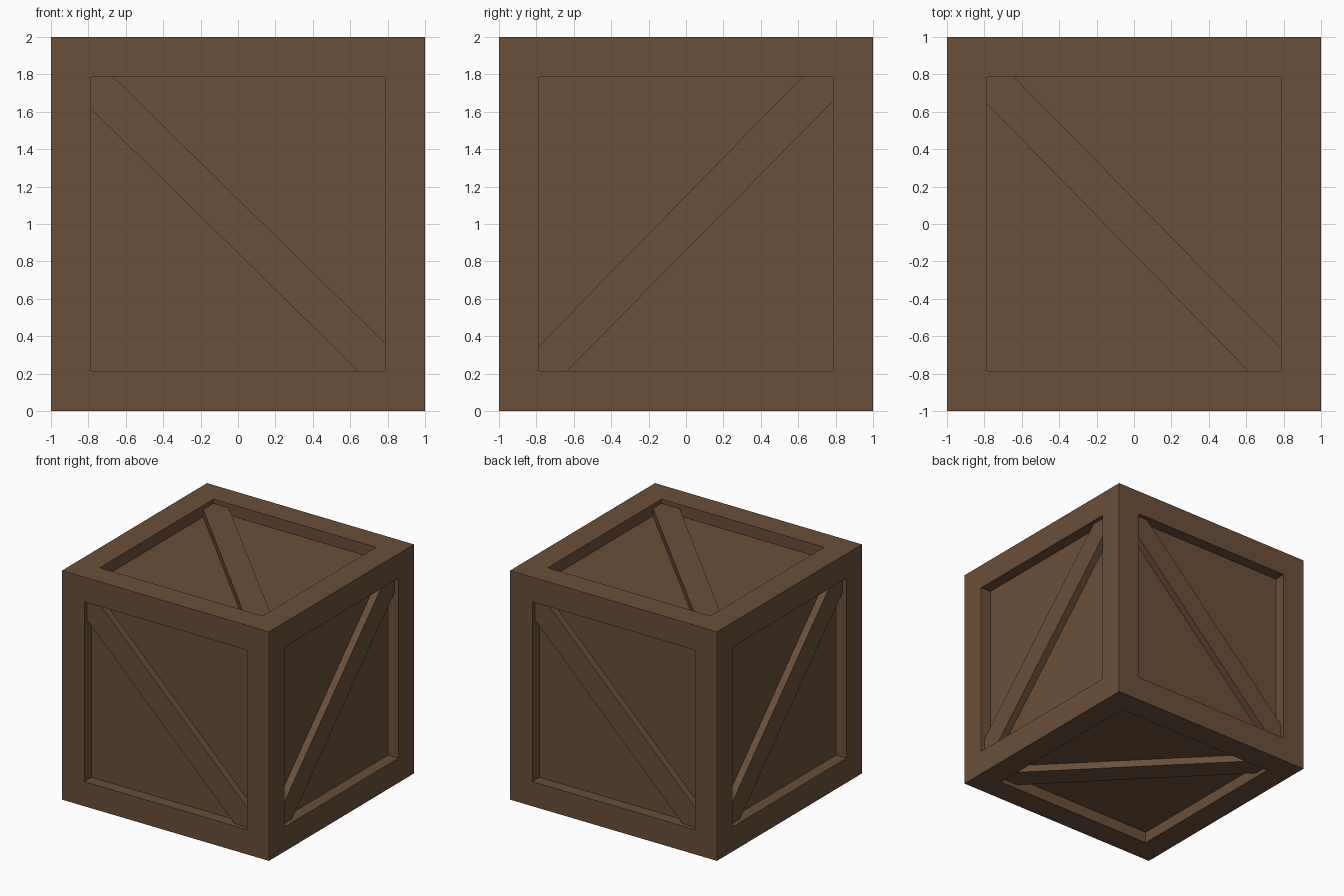
import bpy, bmesh
from mathutils import Vector

if "Cube" in bpy.data.objects:
    bpy.data.objects.remove(bpy.data.objects["Cube"])

FRAME = 0.215     # width of the frame boards
RECESS = 0.1      # depth of the sunken panels
BRACE = 0.037     # depth of the brace face below the frame
H = 1 - FRAME     # half size of each opening
CENTRE = Vector((0, 0, 1))

wood = bpy.data.materials.new("brown wood")
wood.diffuse_color = (0.146, 0.078, 0.040, 1)
wood.use_nodes = True
wood.node_tree.nodes["Principled BSDF"].inputs["Base Color"].default_value = wood.diffuse_color


def finish(bm, name):
    bmesh.ops.recalc_face_normals(bm, faces=bm.faces[:])
    mesh = bpy.data.meshes.new(name)
    bm.to_mesh(mesh)
    bm.free()
    mesh.materials.append(wood)
    obj = bpy.data.objects.new(name, mesh)
    bpy.context.collection.objects.link(obj)


# Crate body: a cube with an inset, sunken panel on every side
bm = bmesh.new()
bmesh.ops.create_cube(bm, size=2)
panels = bm.faces[:]
bmesh.ops.inset_individual(bm, faces=panels, thickness=FRAME, use_even_offset=True)
sunk = bmesh.ops.extrude_discrete_faces(bm, faces=panels)["faces"]
for f in sunk:
    c = f.calc_center_median().normalized()
    bmesh.ops.translate(bm, verts=f.verts[:], vec=-c * RECESS)
bmesh.ops.translate(bm, verts=bm.verts[:], vec=CENTRE)
finish(bm, "crate_body")


# Diagonal brace: board outline trimmed to the opening, given thickness
def brace(name, outline, place):
    bm = bmesh.new()
    rings = [[bm.verts.new(Vector(place(u, v, w)) + CENTRE) for u, v in outline]
             for w in (1 - BRACE, 1 - RECESS - 0.01)]
    bm.faces.new(rings[0])
    bm.faces.new(rings[1])
    n = len(outline)
    for i in range(n):
        j = (i + 1) % n
        bm.faces.new((rings[0][i], rings[0][j], rings[1][j], rings[1][i]))
    finish(bm, name)


# Falling boards (front, top) and rising board (side), as seen face on
front = [(-H, H), (-0.665, H), (H, -0.635), (H, -H), (0.64, -H), (-H, 0.615)]
side = [(H, H), (0.62, H), (-H, -0.65), (-H, -H), (-0.635, -H), (H, 0.655)]
top = [(-H, H), (-0.64, H), (H, -0.665), (H, -H), (0.61, -H), (-H, 0.64)]

brace("front_brace", front, lambda u, v, w: (u, -w, v))
brace("back_brace", front, lambda u, v, w: (-u, w, v))
brace("right_brace", side, lambda u, v, w: (w, u, v))
brace("left_brace", side, lambda u, v, w: (-w, -u, v))
brace("top_brace", top, lambda u, v, w: (u, v, w))
brace("bottom_brace", top, lambda u, v, w: (u, v, -w))
